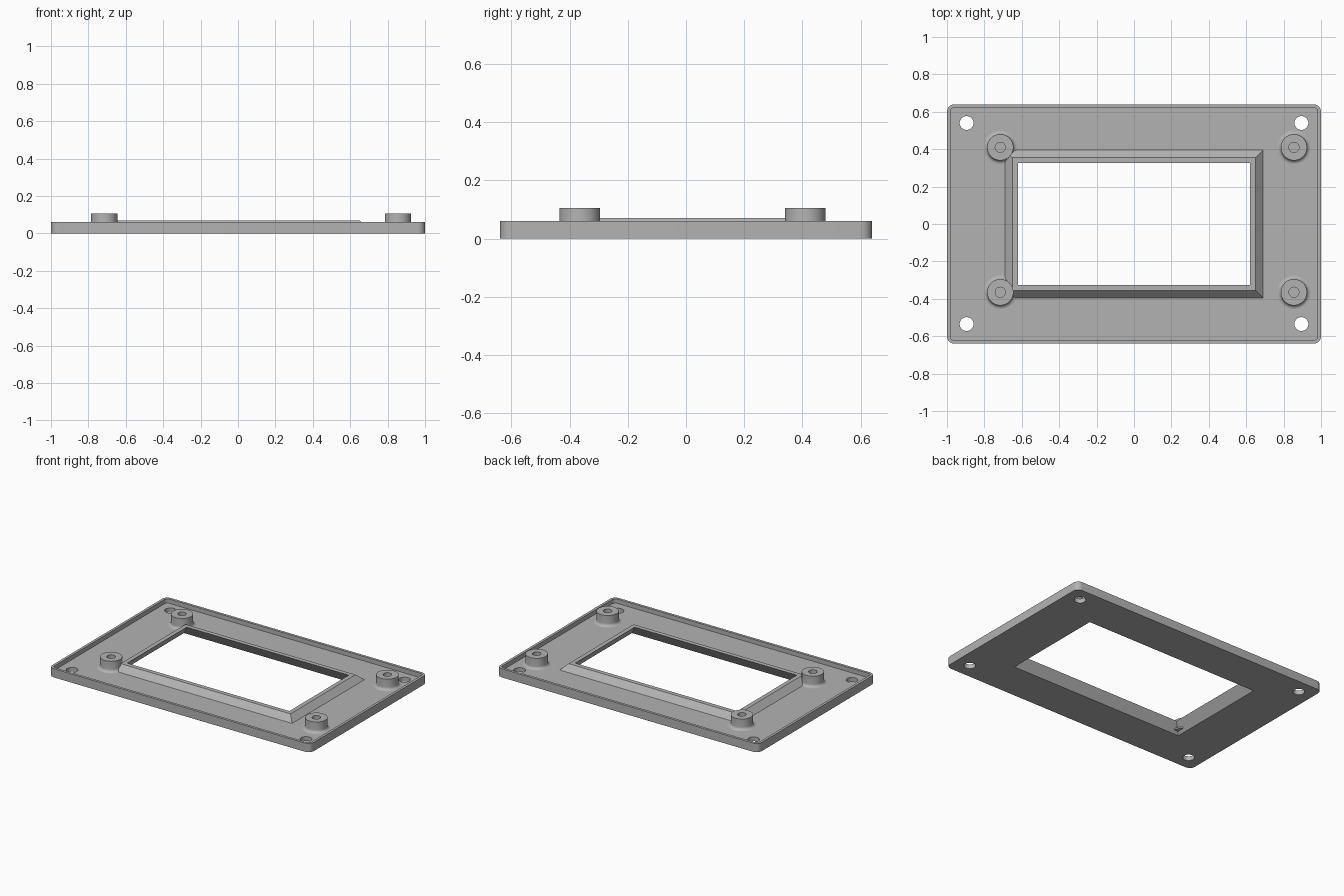
import bpy, bmesh
from math import sin, cos, pi

cube = bpy.data.objects.get("Cube")
if cube:
    bpy.data.objects.remove(cube)

grey = bpy.data.materials.new("mid grey")
grey.use_nodes = True
COLOUR = (0.45, 0.45, 0.45, 1)
grey.diffuse_color = COLOUR
grey.node_tree.nodes["Principled BSDF"].inputs["Base Color"].default_value = COLOUR


def loft(name, loops):
    """Solid skinned through stacked loops of points, capped at both ends."""
    bm = bmesh.new()
    rings = [[bm.verts.new(p) for p in loop] for loop in loops]
    for a, b in zip(rings, rings[1:]):
        for i in range(len(a)):
            j = (i + 1) % len(a)
            bm.faces.new((a[i], a[j], b[j], b[i]))
    bm.faces.new(rings[0][::-1])
    bm.faces.new(rings[-1])
    bmesh.ops.recalc_face_normals(bm, faces=bm.faces)
    mesh = bpy.data.meshes.new(name)
    bm.to_mesh(mesh)
    bm.free()
    mesh.materials.append(grey)
    obj = bpy.data.objects.new(name, mesh)
    bpy.context.collection.objects.link(obj)
    return obj


def circle(x, y, z, r, n=48):
    return [(x + r * cos(2 * pi * i / n), y + r * sin(2 * pi * i / n), z) for i in range(n)]


def rounded(hx, hy, z, r, n=8):
    pts = []
    for k, (sx, sy) in enumerate(((1, 1), (-1, 1), (-1, -1), (1, -1))):
        for i in range(n + 1):
            a = (k + i / n) * pi / 2
            pts.append((sx * (hx - r) + r * cos(a), sy * (hy - r) + r * sin(a), z))
    return pts


def rect(hx, hy, z):
    return [(hx, hy, z), (-hx, hy, z), (-hx, -hy, z), (hx, -hy, z)]


def combine(target, other, operation):
    mod = target.modifiers.new(operation, 'BOOLEAN')
    mod.operation = operation
    mod.solver = 'EXACT'
    mod.object = other
    bpy.context.view_layer.objects.active = target
    bpy.ops.object.modifier_apply(modifier=mod.name)
    bpy.data.objects.remove(other)


def smooth(obj):
    bpy.ops.object.select_all(action='DESELECT')
    obj.select_set(True)
    bpy.context.view_layer.objects.active = obj
    bpy.ops.object.shade_smooth_by_angle(angle=pi / 6)


FLOOR, RIM, LIP = 0.03, 0.06, 0.07

# Tray with a thin raised rim
plate = loft("bezel_plate", [rounded(1, 0.64, 0, 0.04), rounded(1, 0.64, RIM, 0.04)])
combine(plate, loft("pocket", [rounded(0.982, 0.622, FLOOR, 0.022),
                               rounded(0.982, 0.622, 0.1, 0.022)]), 'DIFFERENCE')

# Sloped lip around the window, then the tapered opening
combine(plate, loft("lip", [rect(0.70, 0.405, 0.02), rect(0.65, 0.355, LIP)]), 'UNION')
combine(plate, loft("opening", [rect(0.677, 0.372, -0.01), rect(0.67, 0.367, 0),
                                rect(0.62, 0.325, LIP), rect(0.62, 0.325, 0.1)]), 'DIFFERENCE')

# Corner screw holes
for x in (-0.895, 0.895):
    for y in (-0.535, 0.54):
        combine(plate, loft("hole", [circle(x, y, -0.1, 0.037), circle(x, y, 0.2, 0.037)]),
                'DIFFERENCE')
smooth(plate)

# Standoffs with a filleted foot and a blind bore
R, FILLET, TOP, BORE = 0.07, 0.02, 0.105, 0.027
for side, x in (("right", -0.715), ("left", 0.855)):
    for end, y in (("front", -0.365), ("back", 0.41)):
        profile = [(R + FILLET, FLOOR - 0.01)]
        for i in range(7):
            a = i / 6 * pi / 2
            profile.append((R + FILLET * (1 - sin(a)), FLOOR + FILLET * (1 - cos(a))))
        profile += [(R, TOP), (BORE, TOP), (BORE, FLOOR + 0.005)]
        smooth(loft(f"standoff_{end}_{side}", [circle(x, y, z, r) for r, z in profile]))
